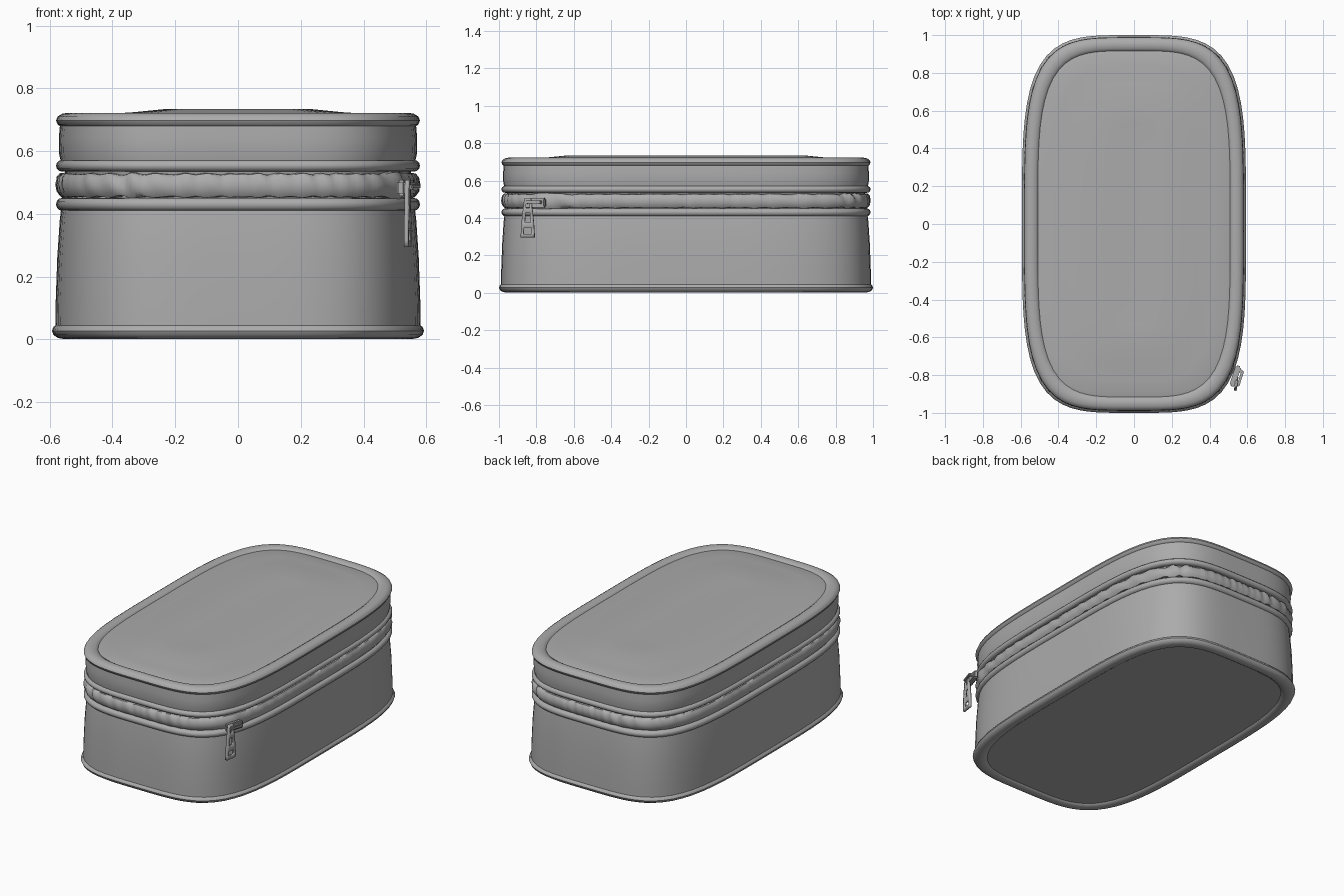
import bpy, bmesh, math, random
from mathutils import Matrix

if "Cube" in bpy.data.objects:
    bpy.data.objects.remove(bpy.data.objects["Cube"])

random.seed(4)
A, B = 0.57, 0.977          # half sizes of the plan outline

GREY = bpy.data.materials.new("dark_grey_fabric")
GREY.diffuse_color = (0.41, 0.41, 0.41, 1)
GREY.use_nodes = True
GREY.node_tree.nodes["Principled BSDF"].inputs["Base Color"].default_value = GREY.diffuse_color


def outline(off, t):
    # soft rounded rectangle (4th-power superellipse)
    c, s = math.cos(t), math.sin(t)
    r = (c ** 4 + s ** 4) ** -0.25
    return (A + off) * c * r, (B + off) * s * r


def finish(name, bm, angle=40):
    bmesh.ops.recalc_face_normals(bm, faces=bm.faces)
    me = bpy.data.meshes.new(name)
    bm.to_mesh(me)
    bm.free()
    me.materials.append(GREY)
    ob = bpy.data.objects.new(name, me)
    bpy.context.collection.objects.link(ob)
    bpy.ops.object.select_all(action='DESELECT')
    ob.select_set(True)
    bpy.context.view_layer.objects.active = ob
    bpy.ops.object.shade_smooth_by_angle(angle=math.radians(angle))
    return ob


def loft(name, profile, closed=False, n=96, wobble=None, cap=False):
    # sweep a profile of (offset, z) around the outline
    bm = bmesh.new()
    rings = []
    for j, (off, z) in enumerate(profile):
        ring = []
        for i in range(n):
            t = 2 * math.pi * i / n
            do, dz = wobble(t, j) if wobble else (0, 0)
            ring.append(bm.verts.new((*outline(off + do, t), z + dz)))
        rings.append(ring)
    pairs = list(zip(rings, rings[1:]))
    if closed:
        pairs.append((rings[-1], rings[0]))
    for p, q in pairs:
        for i in range(n):
            k = (i + 1) % n
            bm.faces.new((p[i], p[k], q[k], q[i]))
    if cap:
        bm.faces.new(rings[-1])
    return finish(name, bm)


def oval(off, z, rx, rz, n=12):
    return [(off + rx * math.cos(2 * math.pi * i / n),
             z + rz * math.sin(2 * math.pi * i / n)) for i in range(n)]


# side walls, slightly flared towards the base
loft("lower_wall", [(0.012, 0.03), (0.011, 0.12), (0.006, 0.26), (-0.002, 0.38), (-0.008, 0.43)])
loft("upper_wall", [(-0.008, 0.555), (0.0, 0.59), (0.001, 0.64), (-0.004, 0.70)])
loft("zip_backing", [(-0.012, 0.43), (-0.02, 0.455), (-0.02, 0.53), (-0.012, 0.555)])

# piping
loft("bottom_piping", oval(-0.015, 0.027, 0.038, 0.026), True)
loft("lower_zip_piping", oval(-0.011, 0.43, 0.021, 0.021), True)
loft("upper_zip_piping", oval(-0.011, 0.553, 0.021, 0.019), True)
loft("top_piping", oval(-0.028, 0.697, 0.038, 0.025), True)

# crumpled zip strip, swelling around the slider
waves = [(random.randint(16, 95), random.uniform(0, 6.28), random.uniform(0.3, 1)) for _ in range(12)]
SLIDE_T = math.atan2(-0.80 / B, 0.535 / A)
STRIP = [(-0.024, 0.452), (-0.006, 0.454), (0.004, 0.468), (0.008, 0.49),
         (0.004, 0.514), (-0.006, 0.526), (-0.024, 0.528)]


def crumple(t, j):
    w = sum(a * math.sin(f * t + p + j * 0.7) for f, p, a in waves)
    d = (t - SLIDE_T + math.pi) % (2 * math.pi) - math.pi
    g = math.exp(-(d / 0.06) ** 2)
    return 0.0013 * w + 0.006 * g, 0.0012 * w * (1 - g) + g * (STRIP[j][1] - 0.49) * 0.2


loft("zip_strip", STRIP, n=320, wobble=crumple)

# crowned top panel and flat base
loft("top_panel", [(-0.055, 0.708), (-0.075, 0.714), (-0.15, 0.718), (-0.24, 0.724),
                   (-0.34, 0.734), (-0.44, 0.732), (-0.53, 0.730)], cap=True)
loft("base_panel", [(-0.03, 0.014), (-0.25, 0.012), (-0.45, 0.012)], cap=True)


# zip pull: local x outwards, local y along the zip, z up
def place(ob, x, y, z, deg):
    ob.matrix_world = Matrix.Translation((x, y, z)) @ Matrix.Rotation(math.radians(deg), 4, 'Z')


def box(name, size, loc):
    bm = bmesh.new()
    bmesh.ops.create_cube(bm, size=1)
    bmesh.ops.scale(bm, vec=size, verts=bm.verts)
    bmesh.ops.bevel(bm, geom=bm.edges[:], offset=min(size) * 0.25, segments=2, affect='EDGES')
    bmesh.ops.translate(bm, vec=loc, verts=bm.verts)
    return finish(name, bm)


slider = [box("slider_body", (0.03, 0.115, 0.05), (0, 0, 0)),
          box("slider_bridge", (0.014, 0.085, 0.016), (0.03, -0.005, 0.004)),
          box("slider_post_front", (0.03, 0.016, 0.018), (0.017, -0.042, 0.002)),
          box("slider_post_back", (0.03, 0.016, 0.018), (0.017, 0.034, 0.002))]
for ob in slider:
    place(ob, 0.536, -0.805, 0.482, -18)


def tab(name):
    # tapered frame with three windows; rows are (z, half width, half opening)
    rows = [(0.295, 0.037, 0), (0.315, 0.037, 0.022), (0.345, 0.035, 0.021), (0.362, 0.034, 0),
            (0.376, 0.033, 0.015), (0.425, 0.028, 0.012), (0.44, 0.026, 0), (0.452, 0.024, 0.010),
            (0.492, 0.02, 0.009), (0.507, 0.016, 0)]
    holes = {1, 4, 7}
    bm = bmesh.new()
    grid = []
    for z, w, h in rows:
        h = h or w * 0.6
        grid.append([bm.verts.new((0, y, z)) for y in (-w, -h, h, w)])
    for i in range(len(rows) - 1):
        for k in range(3):
            if not (k == 1 and i in holes):
                bm.faces.new((grid[i][k], grid[i][k + 1], grid[i + 1][k + 1], grid[i + 1][k]))
    ob = finish(name, bm)
    so = ob.modifiers.new("thickness", 'SOLIDIFY')
    so.thickness, so.offset = 0.014, 0
    return ob


place(tab("pull_tab"), 0.541, -0.846, 0, -8)
